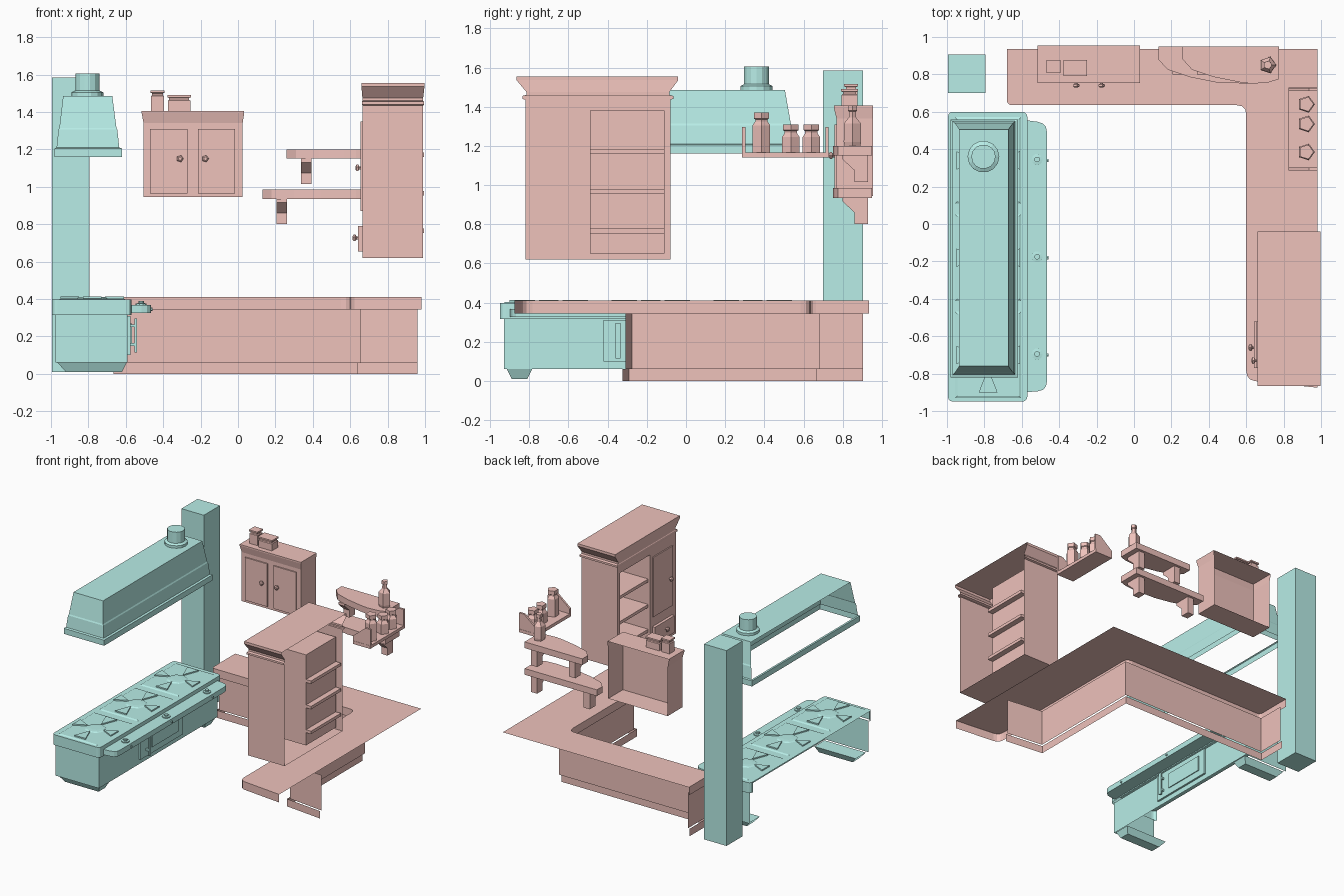
import bpy, bmesh, math
from mathutils import Vector, Matrix

if "Cube" in bpy.data.objects:
    bpy.data.objects.remove(bpy.data.objects["Cube"])

def material(name, color):
    m = bpy.data.materials.new(name)
    m.diffuse_color = color
    m.use_nodes = True
    m.node_tree.nodes["Principled BSDF"].inputs["Base Color"].default_value = m.diffuse_color
    return m

TEAL = material("teal", (0.48, 0.85, 0.80, 1))
RED = material("salmon", (0.86, 0.54, 0.50, 1))

def mesh(name, verts, faces, mat):
    me = bpy.data.meshes.new(name)
    me.from_pydata([tuple(v) for v in verts], [], faces)
    bm = bmesh.new()
    bm.from_mesh(me)
    bmesh.ops.recalc_face_normals(bm, faces=bm.faces)
    bm.to_mesh(me)
    bm.free()
    me.materials.append(mat)
    ob = bpy.data.objects.new(name, me)
    bpy.context.collection.objects.link(ob)
    return ob

def loft(name, rings, mat, skip="", skip_levels=None):
    """Stack of rectangles (x0,x1,y0,y1,z); skip sides by letter: f(-y) r(+x) b(+y) l(-x) d(bottom) u(top)."""
    v, f = [], []
    for x0, x1, y0, y1, z in rings:
        v += [(x0, y0, z), (x1, y0, z), (x1, y1, z), (x0, y1, z)]
    for i in range(len(rings) - 1):
        for k, side in enumerate("frbl"):
            if side in skip and (skip_levels is None or i in skip_levels):
                continue
            a, b = 4 * i + k, 4 * i + (k + 1) % 4
            f.append((a, b, b + 4, a + 4))
    if "d" not in skip:
        f.append((3, 2, 1, 0))
    if "u" not in skip:
        n = len(v)
        f.append((n - 4, n - 3, n - 2, n - 1))
    return mesh(name, v, f, mat)

def box(name, x0, x1, y0, y1, z0, z1, mat, skip=""):
    return loft(name, [(x0, x1, y0, y1, z0), (x0, x1, y0, y1, z1)], mat, skip)

def prism(name, pts, a, b, mat, axis="z", open_edges=(), base=True):
    """Extrude a 2D outline along an axis, optionally leaving some sides or the base open."""
    to3 = {"z": lambda p, h: (p[0], p[1], h), "x": lambda p, h: (h, p[0], p[1]),
           "y": lambda p, h: (p[0], h, p[1])}[axis]
    n = len(pts)
    v = [to3(p, a) for p in pts] + [to3(p, b) for p in pts]
    f = [(i, (i + 1) % n, (i + 1) % n + n, i + n) for i in range(n) if i not in open_edges]
    f.append(tuple(range(n, 2 * n)))
    if base:
        f.append(tuple(reversed(range(n))))
    return mesh(name, v, f, mat)

def ribbon(name, path, z0, z1, mat):
    n = len(path)
    v = [(x, y, z) for z in (z0, z1) for x, y in path]
    return mesh(name, v, [(i, i + 1, i + 1 + n, i + n) for i in range(n - 1)], mat)

def rounded(pts, radii, steps=3):
    out = []
    for i, p in enumerate(pts):
        p, r = Vector(p), radii[i]
        if r == 0:
            out.append(tuple(p))
            continue
        a = p + (Vector(pts[i - 1]) - p).normalized() * r
        c = p + (Vector(pts[(i + 1) % len(pts)]) - p).normalized() * r
        for s in range(steps + 1):
            t = s / steps
            out.append(tuple(a * (1 - t) ** 2 + p * 2 * t * (1 - t) + c * t * t))
    return out

def lathe(name, profile, loc, mat, direction=(0, 0, 1), sides=5, caps=True):
    """Turned part: profile of (radius, height) around a direction."""
    v, f = [], []
    for r, h in profile:
        v += [Vector((r * math.cos(2 * math.pi * k / sides), r * math.sin(2 * math.pi * k / sides), h))
              for k in range(sides)]
    for i in range(len(profile) - 1):
        for k in range(sides):
            a, b = i * sides + k, i * sides + (k + 1) % sides
            f.append((a, b, b + sides, a + sides))
    if caps:
        f += [tuple(range(sides)), tuple(range(len(v) - sides, len(v)))]
    rot = Vector((0, 0, 1)).rotation_difference(Vector(direction)).to_matrix()
    return mesh(name, [rot @ p + Vector(loc) for p in v], f, mat)

KNOB = [(0.009, 0), (0.009, 0.012), (0.019, 0.017), (0.019, 0.026), (0.01, 0.032)]

# Pillar
box("pillar", -0.995, -0.795, 0.70, 0.905, 0.01, 1.585, TEAL)

# Extractor hood, open underneath and towards the wall, with chimney pipe
loft("hood", [(-0.98, -0.62, -0.82, 0.56, 1.16), (-0.98, -0.62, -0.82, 0.56, 1.205),
              (-0.97, -0.635, -0.805, 0.55, 1.21), (-0.96, -0.645, -0.795, 0.54, 1.305),
              (-0.955, -0.65, -0.79, 0.535, 1.315), (-0.935, -0.672, -0.76, 0.505, 1.485)],
     TEAL, "ld", (2, 3, 4))
lathe("hood_pipe", [(0.085, 1.48), (0.085, 1.505), (0.065, 1.515), (0.065, 1.605)],
      (-0.805, 0.36, 0), TEAL, sides=14)

# Stove body, top slab and control ledge
box("stove_body", -0.975, -0.59, -0.93, 0.58, 0.06, 0.315, TEAL, "lud")
top = rounded([(-0.995, -0.95), (-0.57, -0.95), (-0.57, 0.60), (-0.995, 0.60)], [0.03] * 4)
prism("stove_top", top, 0.315, 0.398, TEAL, open_edges=(15,), base=False)
ledge = rounded([(-0.58, -0.90), (-0.465, -0.89), (-0.465, 0.54), (-0.58, 0.555)], [0, 0.05, 0.05, 0])
prism("control_ledge", ledge, 0.325, 0.368, TEAL)
for y in (-0.85, 0.50):
    loft("stove_foot", [(-0.92, -0.62, y - 0.04, y + 0.04, 0.01),
                        (-0.965, -0.595, y - 0.065, y + 0.065, 0.06)], TEAL, "l")

# Burners with grates, and control knobs
for y in (-0.70, -0.18, 0.34):
    loft("burner_plate", [(-0.96, -0.60, y - 0.235, y + 0.235, 0.396),
                          (-0.945, -0.615, y - 0.22, y + 0.22, 0.404)], TEAL, "d")
    lathe("burner", [(0.085, 0.402), (0.07, 0.41), (0.04, 0.412)], (-0.78, y, 0), TEAL, sides=8)
    for dx, dy in ((1, 0), (-1, 0), (0, 1), (0, -1)):
        c, d = Vector((-0.78, y)), Vector((dx, dy))
        s, reach = Vector((-dy, dx)), (0.17 if dx else 0.2)
        p, q = c + d * reach, c + d * 0.07
        prism("grate_arm", [p + s * 0.05, p - s * 0.05, q], 0.404, 0.414, TEAL)
    lathe("control_knob", [(0.03, 0.366), (0.03, 0.376), (0.015, 0.378), (0.015, 0.39)],
          (-0.518, y + 0.005, 0), TEAL, sides=10)
    lathe("ledge_button", [(0.01, 0), (0.01, 0.01)], (-0.468, y, 0.345), TEAL, (1, 0, 0), 6)

# Oven door with window and handle
box("oven_door", -0.60, -0.575, -0.42, 0.12, 0.10, 0.31, TEAL, "l")
box("oven_window", -0.58, -0.568, -0.28, 0.06, 0.15, 0.27, TEAL, "l")
box("oven_handle", -0.553, -0.54, -0.36, -0.335, 0.115, 0.295, TEAL)
for z in (0.15, 0.25):
    box("handle_post", -0.578, -0.55, -0.355, -0.34, z, z + 0.015, TEAL)

# L-shaped worktop: room-side edges only, open below and at the walls
L = rounded([(0.98, 0.935), (-0.68, 0.935), (-0.68, 0.635), (0.60, 0.635), (0.60, -0.835), (0.98, -0.875)],
            [0, 0, 0.03, 0.05, 0.05, 0])
prism("worktop", L, 0.345, 0.41, RED, open_edges=(0, len(L) - 1), base=False)

# Counter panels and baseboard
def front_path(d):
    return [(-0.65 - d, 0.905), (-0.65 - d, 0.685 - d), (0.655 - d, 0.685 - d),
            (0.655 - d, -0.275 - d), (0.96, -0.31 - d)]
ribbon("counter_panels", front_path(0), 0.06, 0.345, RED)
ribbon("baseboard", front_path(0.015), 0, 0.06, RED)

# Tall cabinet facing the room: shell with an open shelf bay, hollow towards the wall
fx = 0.665
box("cabinet_shell", fx, 0.99, -0.82, -0.08, 0.62, 1.44, RED, "lru")
y0, y1, z0, z1 = -0.49, -0.11, 0.65, 1.38
for a, b, c, d in ((-0.82, y0, 0.62, 1.44), (y1, -0.08, 0.62, 1.44), (y0, y1, 0.62, z0), (y0, y1, z1, 1.44)):
    mesh("cabinet_face", [(fx, a, c), (fx, b, c), (fx, b, d), (fx, a, d)], [(0, 1, 2, 3)], RED)
box("shelf_bay", fx, 0.95, y0, y1, z0, z1, RED, "l")
for z in (0.765, 0.965, 1.17):
    box("cabinet_shelf", 0.68, 0.995, y0, y1, z - 0.012, z + 0.012, RED)
loft("cabinet_crown", [(fx, 0.99, -0.82, -0.08, 1.435), (0.662, 0.995, -0.835, -0.065, 1.44),
                       (0.662, 0.995, -0.835, -0.065, 1.455), (fx, 0.99, -0.815, -0.085, 1.46),
                       (fx, 0.99, -0.815, -0.085, 1.475), (0.66, 0.997, -0.865, -0.04, 1.535),
                       (0.66, 0.997, -0.865, -0.04, 1.555)], RED, "rd")
box("cabinet_door", 0.655, fx, -0.77, -0.52, 0.87, 1.35, RED, "r")
box("cabinet_drawer", 0.642, fx, -0.77, -0.52, 0.655, 0.79, RED, "r")
lathe("door_knob", KNOB, (0.66, -0.73, 1.10), RED, (-1, 0, 0))
lathe("drawer_knob", KNOB, (0.645, -0.66, 0.725), RED, (-1, 0, 0))

# Wall cabinet, hollow at the back
loft("wall_cabinet", [(-0.505, 0.025, 0.768, 0.955, 0.945), (-0.505, 0.025, 0.768, 0.955, 1.34),
                      (-0.515, 0.033, 0.755, 0.955, 1.395), (-0.515, 0.033, 0.755, 0.955, 1.405)], RED, "b")
for x, k in ((-0.47, -0.31), (-0.215, -0.175)):
    box("wall_door", x, x + 0.2, 0.758, 0.768, 0.965, 1.31, RED, "b")
    lathe("wall_knob", KNOB, (k, 0.762, 1.15), RED, (0, -1, 0))

# Boxes on the wall cabinet
for x0, x1, y0, y1, h in ((-0.465, -0.395, 0.81, 0.875, 1.515), (-0.375, -0.255, 0.795, 0.875, 1.49)):
    loft("storage_tin", [(x0, x1, y0, y1, 1.405), (x0, x1, y0, y1, h - 0.03),
                         (x0 + 0.006, x1 - 0.006, y0 + 0.006, y1 - 0.006, h - 0.025),
                         (x0 + 0.006, x1 - 0.006, y0 + 0.006, y1 - 0.006, h - 0.015),
                         (x0 - 0.003, x1 + 0.003, y0 - 0.003, y1 + 0.003, h - 0.012),
                         (x0 - 0.003, x1 + 0.003, y0 - 0.003, y1 + 0.003, h)], RED)

# Two curved wall shelves with brackets
for x, z in ((0.13, 0.935), (0.26, 1.15)):
    outline = [(0.775, 0.95), (x, 0.95), (x, 0.88), (x + 0.05, 0.825), (x + 0.17, 0.785),
               (x + 0.31, 0.757), (0.63, 0.75), (0.72, 0.757), (0.775, 0.775)]
    prism("wall_shelf", outline, z, z + 0.05, RED)
    for bx in (x + 0.08, 0.68):
        prism("shelf_bracket", [(0.93, z), (0.80, z), (0.80, z - 0.02), (0.86, z - 0.075),
                                (0.86, z - 0.135), (0.93, z - 0.135)], bx - 0.003, bx + 0.052, RED, "x")

# Bottle on the upper shelf
lathe("bottle", [(0.042, 1.20), (0.047, 1.22), (0.045, 1.315), (0.02, 1.345), (0.018, 1.375),
                 (0.025, 1.38), (0.024, 1.405)], (0.715, 0.85, 0), RED)

# Spice rack with jars
box("rack_shelf", 0.825, 0.98, 0.285, 0.73, 1.14, 1.165, RED)
for y in (0.287, 0.712):
    prism("rack_end", [(0.98, 1.16), (0.98, 1.295), (0.935, 1.295), (0.825, 1.205), (0.825, 1.16)],
          y, y + 0.016, RED, "y")
for y, h in ((0.385, 1.37), (0.535, 1.31), (0.64, 1.31)):
    lathe("spice_jar", [(0.047, 1.165), (0.047, h - 0.065), (0.033, h - 0.045), (0.033, h - 0.035),
                        (0.041, h - 0.03), (0.041, h)], (0.92, y, 0), RED)
